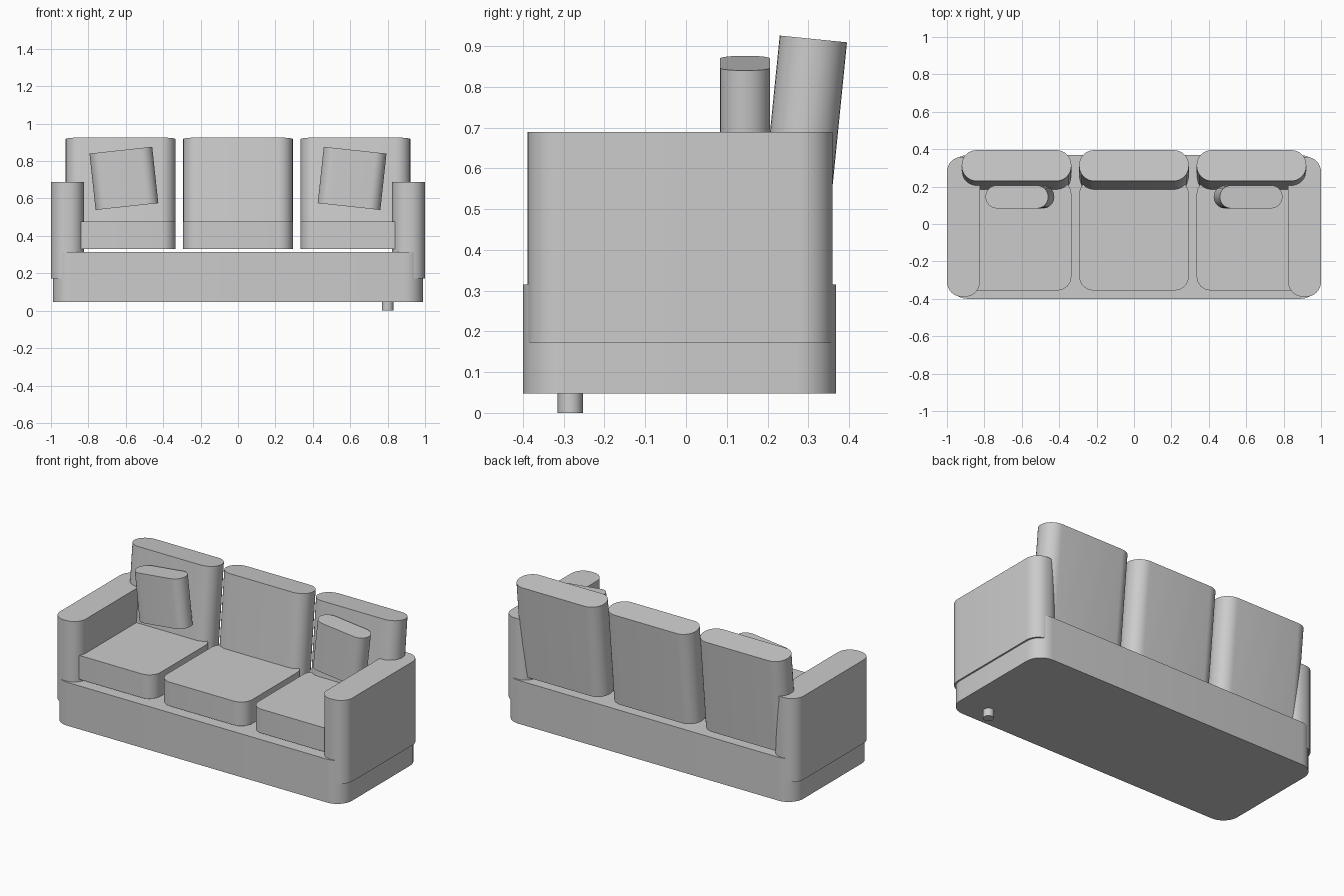
import bpy, bmesh
from math import sin, cos, pi

if "Cube" in bpy.data.objects:
    bpy.data.objects.remove(bpy.data.objects["Cube"])


def rounded_block(name, size, center, radius, rot=(0, 0, 0), steps=8):
    """Rounded rectangle in plan, extruded straight up, centred on its origin."""
    w, d, h = (s / 2 for s in size)
    bm = bmesh.new()
    ring = []
    for k, (sx, sy) in enumerate([(1, 1), (-1, 1), (-1, -1), (1, -1)]):
        for i in range(steps + 1):
            a = (k + i / steps) * pi / 2
            x = sx * (w - radius) + radius * cos(a)
            y = sy * (d - radius) + radius * sin(a)
            ring.append(bm.verts.new((x, y, -h)))
    face = bm.faces.new(ring)
    top = bmesh.ops.extrude_face_region(bm, geom=[face])["geom"]
    bmesh.ops.translate(bm, vec=(0, 0, 2 * h),
                        verts=[v for v in top if isinstance(v, bmesh.types.BMVert)])
    bmesh.ops.recalc_face_normals(bm, faces=bm.faces)
    mesh = bpy.data.meshes.new(name)
    bm.to_mesh(mesh)
    bm.free()
    obj = bpy.data.objects.new(name, mesh)
    bpy.context.collection.objects.link(obj)
    obj.location = center
    obj.rotation_euler = rot
    smooth(obj)
    return obj


def smooth(obj):
    bpy.ops.object.select_all(action='DESELECT')
    obj.select_set(True)
    bpy.context.view_layer.objects.active = obj
    bpy.ops.object.shade_smooth_by_angle(angle=0.6)


# Base plinth
rounded_block("base", (1.98, 0.768, 0.268), (0, -0.016, 0.181), 0.10)

# Seat and leaning back cushions
for label, x in (("left", -0.628), ("middle", 0), ("right", 0.628)):
    rounded_block("seat_cushion_" + label, (0.586, 0.59, 0.148), (x, -0.06, 0.404), 0.075)
    rounded_block("back_cushion_" + label, (0.586, 0.166, 0.58),
                  (x, 0.2835, 0.629), 0.08, rot=(-0.1, 0, 0))

# Mirrored arms and tilted throw pillows
for label, s in (("left", -1), ("right", 1)):
    rounded_block("arm_" + label, (0.176, 0.748, 0.516), (s * 0.912, -0.015, 0.431), 0.08)
    rounded_block("throw_pillow_" + label, (0.337, 0.123, 0.303),
                  (s * 0.61, 0.145, 0.7075), 0.061, rot=(0, s * 0.108, 0))

# Single visible foot under the front right corner
bpy.ops.mesh.primitive_cylinder_add(vertices=12, radius=0.031, depth=0.06,
                                    location=(0.80, -0.284, 0.03))
bpy.context.object.name = "front_right_foot"
smooth(bpy.context.object)
